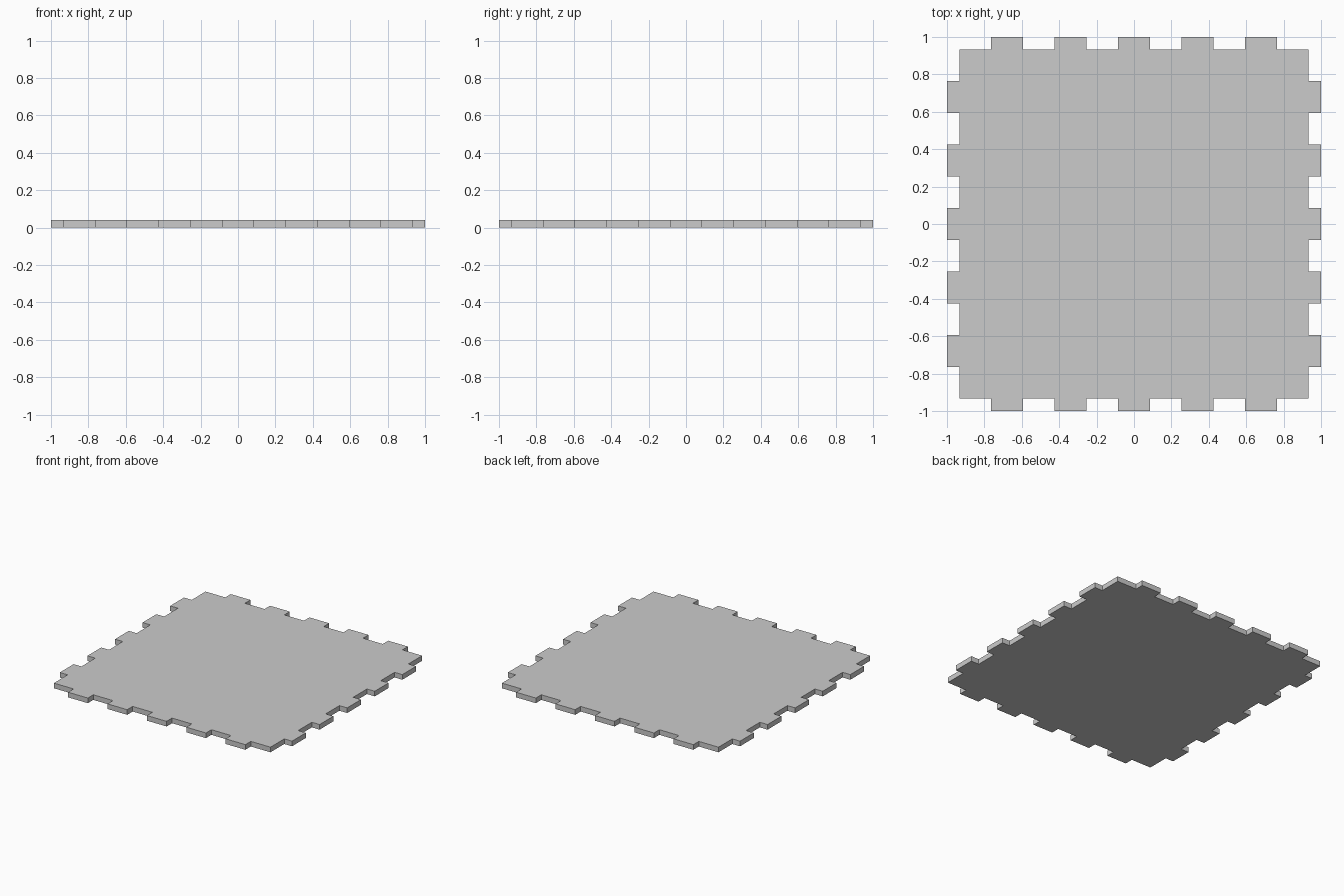
import bpy, bmesh
from mathutils import Matrix, Vector

if "Cube" in bpy.data.objects:
    bpy.data.objects.remove(bpy.data.objects["Cube"])

BODY = 0.933      # half size of the square body
OUTER = 1.0       # reach of the tabs
THICK = 0.04
SEGMENTS = 11     # alternating gap / tab along each side
STEP = 2 * BODY / SEGMENTS


def side_profile():
    """Front edge, left to right, stopping before the last corner."""
    pts = [(-BODY, -BODY)]
    for i in range(1, SEGMENTS, 2):
        a = -BODY + i * STEP
        b = a + STEP
        pts += [(a, -BODY), (a, -OUTER), (b, -OUTER), (b, -BODY)]
    return [Vector((x, y, 0)) for x, y in pts]


# Outline: the tabbed edge repeated around four sides
bm = bmesh.new()
outline = []
for k in range(4):
    turn = Matrix.Rotation(k * 1.5707963267948966, 3, 'Z')
    outline += [bm.verts.new(turn @ p) for p in side_profile()]
face = bm.faces.new(outline)

# Thicken into a flat tile
top = bmesh.ops.extrude_face_region(bm, geom=[face], use_keep_orig=True)
bmesh.ops.translate(bm, vec=(0, 0, THICK),
                    verts=[v for v in top["geom"] if isinstance(v, bmesh.types.BMVert)])
bmesh.ops.recalc_face_normals(bm, faces=bm.faces)

mesh = bpy.data.meshes.new("floor_tile")
bm.to_mesh(mesh)
bm.free()
tile = bpy.data.objects.new("floor_tile", mesh)
bpy.context.collection.objects.link(tile)
